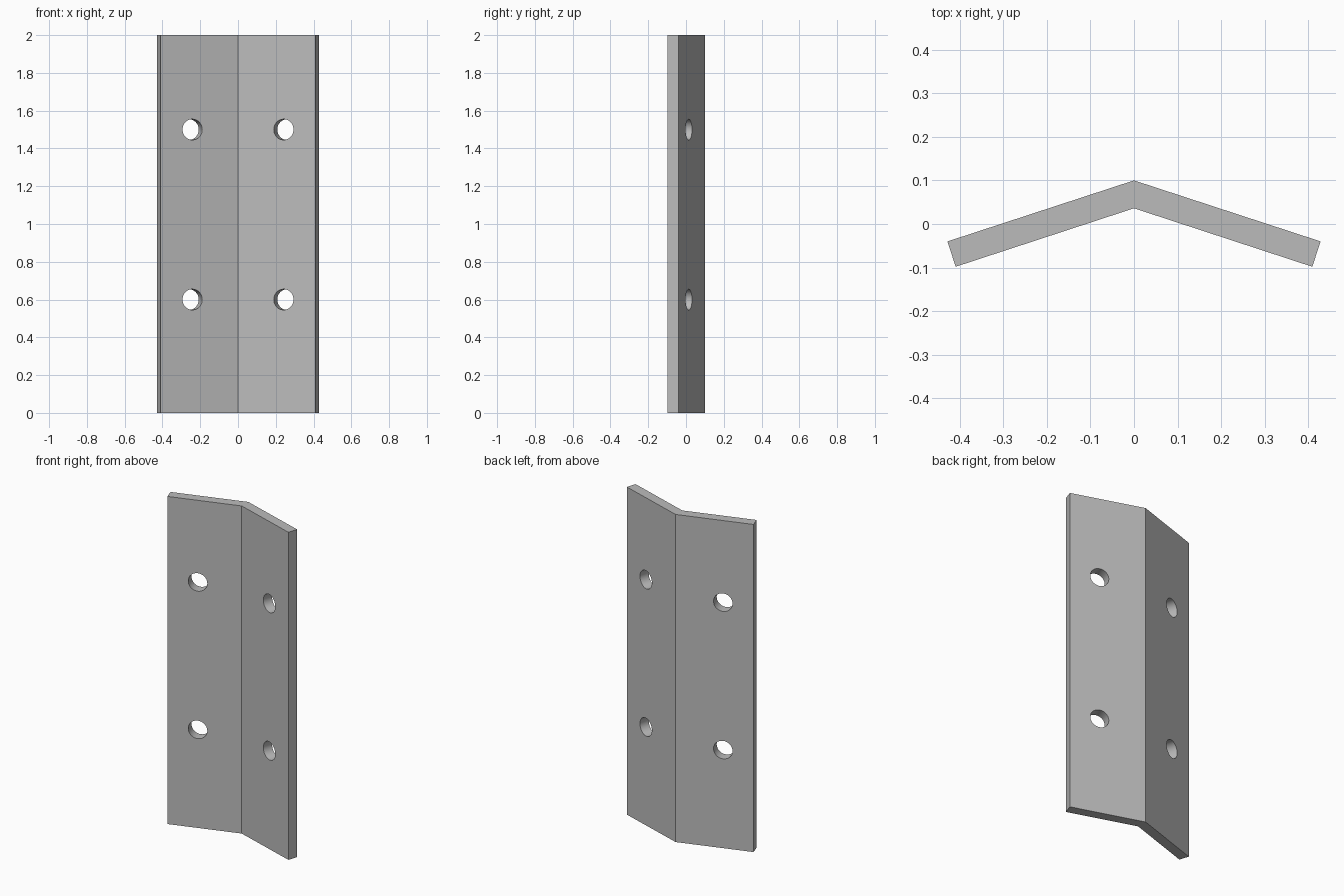
import bpy, bmesh, math
from mathutils import Vector

cube = bpy.data.objects.get("Cube")
if cube:
    bpy.data.objects.remove(cube, do_unlink=True)

HEIGHT = 2.0
BEND = math.radians(18.1)   # slope of each wing
THICK = 0.061
HOLE_RADIUS = 0.055
HOLE_X = 0.251              # hole centre at mid thickness

grey = bpy.data.materials.new("plain grey")
grey.use_nodes = True
colour = (0.5, 0.5, 0.5, 1)
grey.diffuse_color = colour
grey.node_tree.nodes["Principled BSDF"].inputs["Base Color"].default_value = colour


def add_object(name, bm):
    bmesh.ops.recalc_face_normals(bm, faces=bm.faces)
    mesh = bpy.data.meshes.new(name)
    bm.to_mesh(mesh)
    bm.free()
    mesh.materials.append(grey)
    obj = bpy.data.objects.new(name, mesh)
    bpy.context.collection.objects.link(obj)
    return obj


# Bent plate: chevron profile extruded upwards
half = [(0.428, -0.04), (0.409, -0.098)]
profile = [(0, 0.1), *half, (0, 0.036)] + [(-x, y) for x, y in reversed(half)]
bm = bmesh.new()
base = bm.faces.new([bm.verts.new((x, y, 0)) for x, y in profile])
top = bmesh.ops.extrude_face_region(bm, geom=[base])["geom"]
bmesh.ops.translate(bm, vec=(0, 0, HEIGHT),
                    verts=[g for g in top if isinstance(g, bmesh.types.BMVert)])
plate = add_object("bent_plate", bm)

# Bolt holes: drilled square to each wing
bm = bmesh.new()
mid_y = 0.068 - HOLE_X * math.tan(BEND)
for side in (-1, 1):
    axis = Vector((side * math.sin(BEND), math.cos(BEND), 0))
    turn = axis.to_track_quat("Z", "Y").to_matrix().to_4x4()
    for z in (0.6, 1.5):
        turn.translation = (side * HOLE_X, mid_y, z)
        bmesh.ops.create_cone(bm, cap_ends=True, segments=48, radius1=HOLE_RADIUS,
                              radius2=HOLE_RADIUS, depth=THICK * 3, matrix=turn)
cutter = add_object("hole_cutter", bm)
cutter.hide_render = True

# Cut the holes, then remove the helper
cut = plate.modifiers.new("bolt holes", "BOOLEAN")
cut.operation = "DIFFERENCE"
cut.solver = "EXACT"
cut.object = cutter
bpy.ops.object.select_all(action="DESELECT")
bpy.context.view_layer.objects.active = plate
plate.select_set(True)
bpy.ops.object.modifier_apply(modifier=cut.name)
bpy.data.objects.remove(cutter, do_unlink=True)
bpy.ops.object.shade_smooth_by_angle(angle=math.radians(15))
